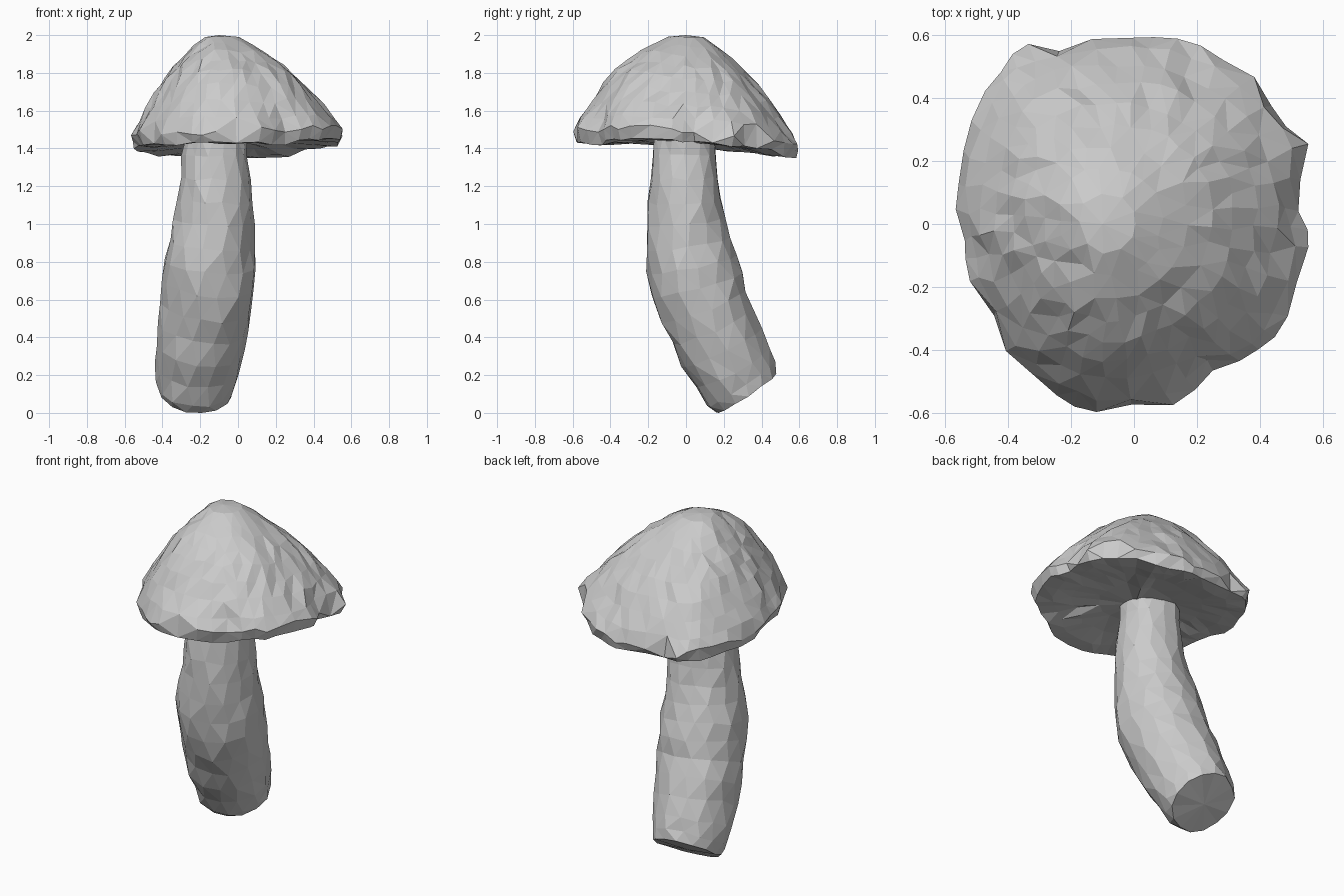
import bpy, bmesh, math, random
from mathutils import Vector

if "Cube" in bpy.data.objects:
    bpy.data.objects.remove(bpy.data.objects["Cube"])

random.seed(4)


def jitter(a):
    return Vector([random.uniform(-a, a) for _ in range(3)])


def loft(name, rings, start, end, merge):
    """Skin a list of rings, closing both ends on a point; flat faceted."""
    bm = bmesh.new()
    vr = [[bm.verts.new(p) for p in ring] for ring in rings]
    n = len(vr[0])
    a, b = bm.verts.new(start), bm.verts.new(end)
    for i in range(n):
        j = (i + 1) % n
        bm.faces.new((a, vr[0][i], vr[0][j]))
        bm.faces.new((b, vr[-1][j], vr[-1][i]))
        for r, s in zip(vr, vr[1:]):
            bm.faces.new((r[i], s[i], s[j], r[j]))
    # thin out the crowded vertices, then roughen what is left
    bmesh.ops.remove_doubles(bm, verts=bm.verts, dist=merge)
    bmesh.ops.triangulate(bm, faces=bm.faces)
    bmesh.ops.recalc_face_normals(bm, faces=bm.faces)
    for v in bm.verts:
        if .02 < v.co.z < 1.98:
            v.co += jitter(.009)
    me = bpy.data.meshes.new(name)
    bm.to_mesh(me)
    bm.free()
    ob = bpy.data.objects.new(name, me)
    bpy.context.collection.objects.link(ob)
    return ob


# Cap: irregular rim outline, domed towards an off-centre apex
outline = [(.53, .05), (.555, .25), (.46, .4), (.28, .53), (.13, .59), (0, .6),
           (-.25, .565), (-.34, .565), (-.43, .49), (-.52, .33), (-.565, .13),
           (-.54, -.05), (-.52, -.18), (-.4, -.41), (-.25, -.54), (-.12, -.6),
           (.12, -.58), (.25, -.47), (.4, -.4), (.48, -.3), (.56, -.08)]
rim = []
for i, p in enumerate(outline):
    q = outline[(i + 1) % len(outline)]
    rim += [Vector(p), (Vector(p) + Vector(q)) / 2 * 1.01]

apex = Vector((-.1, 0))
dome = [(.16, .98), (.29, .885), (.41, .775), (.52, .655), (.63, .53),
        (.74, .39), (.84, .25), (.93, .12), (1, 0)]
under = [(.96, -.055), (.8, -.05), (.6, -.035), (.35, -.02)]


def rim_z(p):
    return 1.465 - (.1 if p.y > 0 else .03) * p.y + (.03 if p.x > .3 else 0)


rings = []
for t, h in dome:
    ring = []
    for i, p in enumerate(rim):
        # inner rings follow a smoothed outline
        n = len(rim)
        soft = (rim[i - 2] + rim[i - 1] + p + rim[(i + 1) % n] + rim[(i + 2) % n]) / 5 * 1.02
        q = apex + ((soft if t < .9 else p) - apex) * t
        bulge = 4 * t * (1 - t) * max(.025, -.17 * p.y / .6, -.05 * p.x / .56)
        z0 = rim_z(p)
        z = z0 + (2 - z0) * (h + bulge * (1 - h * h))
        if t == 1:
            z += random.uniform(-.025, .025)
        ring.append(Vector((q.x, q.y, z)))
    rings.append(ring)
for t, dz in under:
    rings.append([Vector((p.x * t, p.y * t, 1.465 + (rim_z(p) - 1.465) * t + dz))
                  for p in rim])
loft("cap", rings, (apex.x, apex.y, 2), (0, 0, 1.44), .045)

# Stem: curved axis, cross-sections square to the axis, cut off at a slant
path = [(-.232, .32, .11, .188), (-.226, .29, .155, .207), (-.215, .247, .24, .22),
        (-.2, .187, .35, .23), (-.185, .14, .46, .238), (-.17, .095, .57, .242),
        (-.158, .06, .68, .245), (-.146, .035, .79, .243), (-.136, .015, .9, .228),
        (-.128, .002, 1.01, .21), (-.121, -.006, 1.12, .198), (-.118, -.01, 1.24, .186),
        (-.118, -.01, 1.36, .171), (-.118, -.01, 1.46, .164)]
sides = 14
rings = []
for i, (x, y, z, r) in enumerate(path):
    lo, hi = path[max(i - 1, 0)], path[min(i + 1, len(path) - 1)]
    axis = (Vector(hi[:3]) - Vector(lo[:3])).normalized()
    if i < 2:
        axis = Vector((.1, -.55, .83)).normalized()
    u = Vector((1, 0, 0))
    u = (u - axis * u.dot(axis)).normalized()
    w = axis.cross(u)
    ring = []
    for k in range(sides):
        a = 2 * math.pi * (k + .25 * (i % 2)) / sides
        rr = r * random.uniform(.98, 1.03)
        ring.append(Vector((x, y, z)) + u * rr * math.cos(a) + w * rr * math.sin(a))
    rings.append(ring)
low = min(p.z for r in rings for p in r)
for ring in rings:
    for p in ring:
        p.z -= low * max(0, 1 - p.z / .6)
loft("stem", rings, (-.235, .322, .1 - low * .8), (-.118, -.01, 1.47), .03)
